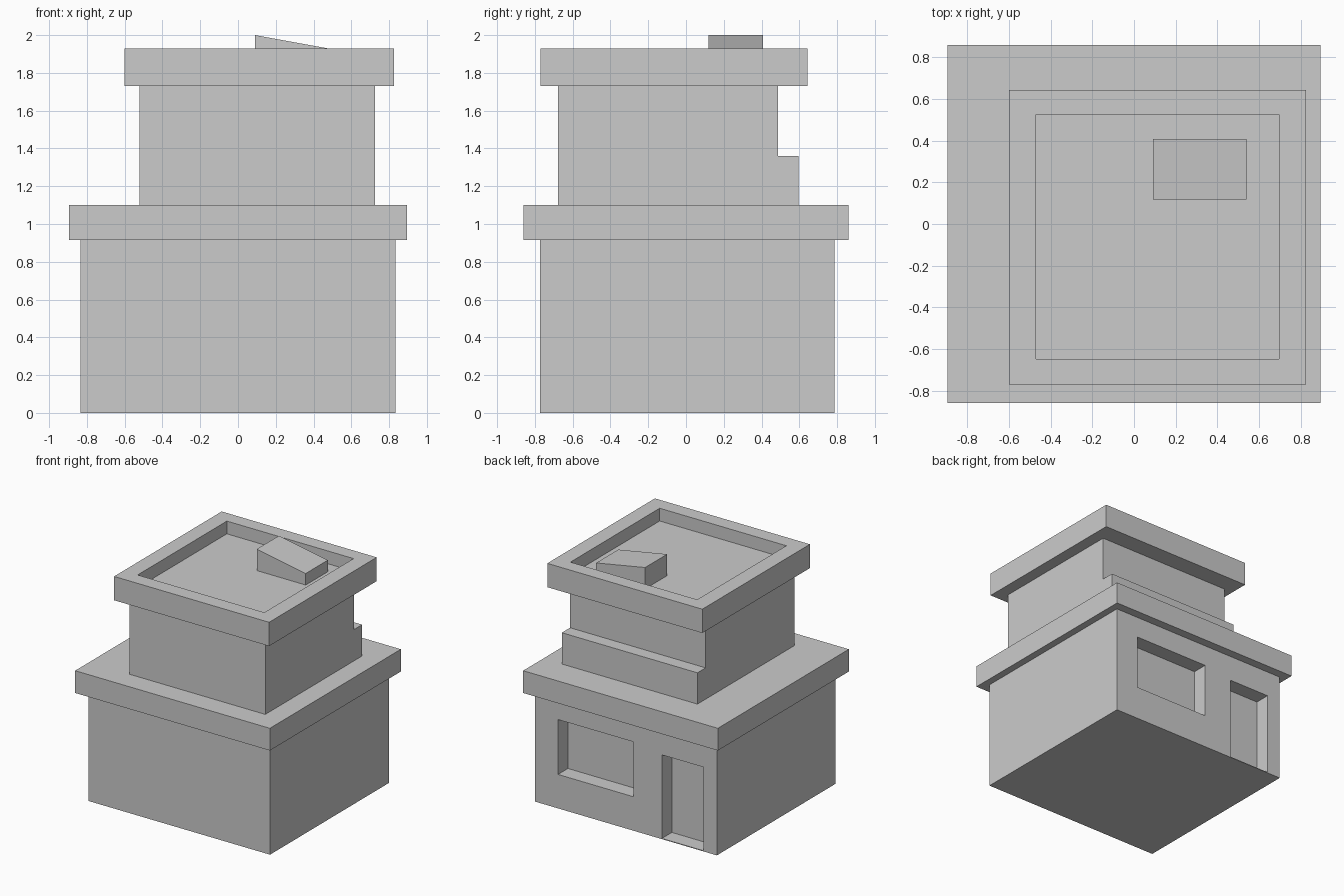
import bpy
import bmesh

if "Cube" in bpy.data.objects:
    bpy.data.objects.remove(bpy.data.objects["Cube"])


def prism(name, outline, axis, lo, hi):
    """Extrude a 2D outline along 'x' (points are y,z) or 'y' (points are x,z)."""
    bm = bmesh.new()
    place = (lambda a, b: (lo, a, b)) if axis == 'x' else (lambda a, b: (a, lo, b))
    face = bm.faces.new([bm.verts.new(place(a, b)) for a, b in outline])
    moved = bmesh.ops.extrude_face_region(bm, geom=[face])['geom']
    step = (hi - lo, 0, 0) if axis == 'x' else (0, hi - lo, 0)
    bmesh.ops.translate(bm, vec=step, verts=[v for v in moved if isinstance(v, bmesh.types.BMVert)])
    bmesh.ops.recalc_face_normals(bm, faces=bm.faces)
    mesh = bpy.data.meshes.new(name)
    bm.to_mesh(mesh)
    bm.free()
    obj = bpy.data.objects.new(name, mesh)
    bpy.context.collection.objects.link(obj)
    return obj


def box(name, x, y, z):
    return prism(name, [(x[0], z[0]), (x[1], z[0]), (x[1], z[1]), (x[0], z[1])], 'y', *y)


def cut(target, name, x, y, z):
    cutter = box(name, x, y, z)
    cutter.hide_render = True
    cutter.hide_set(True)
    cutter.display_type = 'WIRE'
    mod = target.modifiers.new(name, 'BOOLEAN')
    mod.operation = 'DIFFERENCE'
    mod.solver = 'EXACT'
    mod.object = cutter


# Ground floor with window and door recesses in the back wall
ground = box("ground_floor", (-0.835, 0.835), (-0.772, 0.787), (0, 0.915))
cut(ground, "window_cutter", (-0.07, 0.625), (0.657, 0.9), (0.282, 0.738))
cut(ground, "door_cutter", (-0.71, -0.33), (0.657, 0.9), (0.006, 0.70))

# Overhanging lower roof slab
box("lower_roof", (-0.895, 0.895), (-0.86, 0.86), (0.915, 1.10))

# Upper floor with a full-width ledge along the back
prism("upper_floor", [(-0.677, 1.10), (0.595, 1.10), (0.595, 1.36),
                      (0.487, 1.36), (0.487, 1.73), (-0.677, 1.73)], 'x', -0.522, 0.725)

# Upper roof slab, sunken inside its parapet
roof = box("upper_roof", (-0.60, 0.825), (-0.77, 0.643), (1.73, 1.928))
cut(roof, "roof_cutter", (-0.47, 0.695), (-0.647, 0.525), (1.822, 2.1))

# Sloped hatch on the upper roof
prism("roof_hatch", [(0.09, 1.822), (0.54, 1.822), (0.54, 1.918), (0.09, 2.0)],
      'y', 0.118, 0.408)
